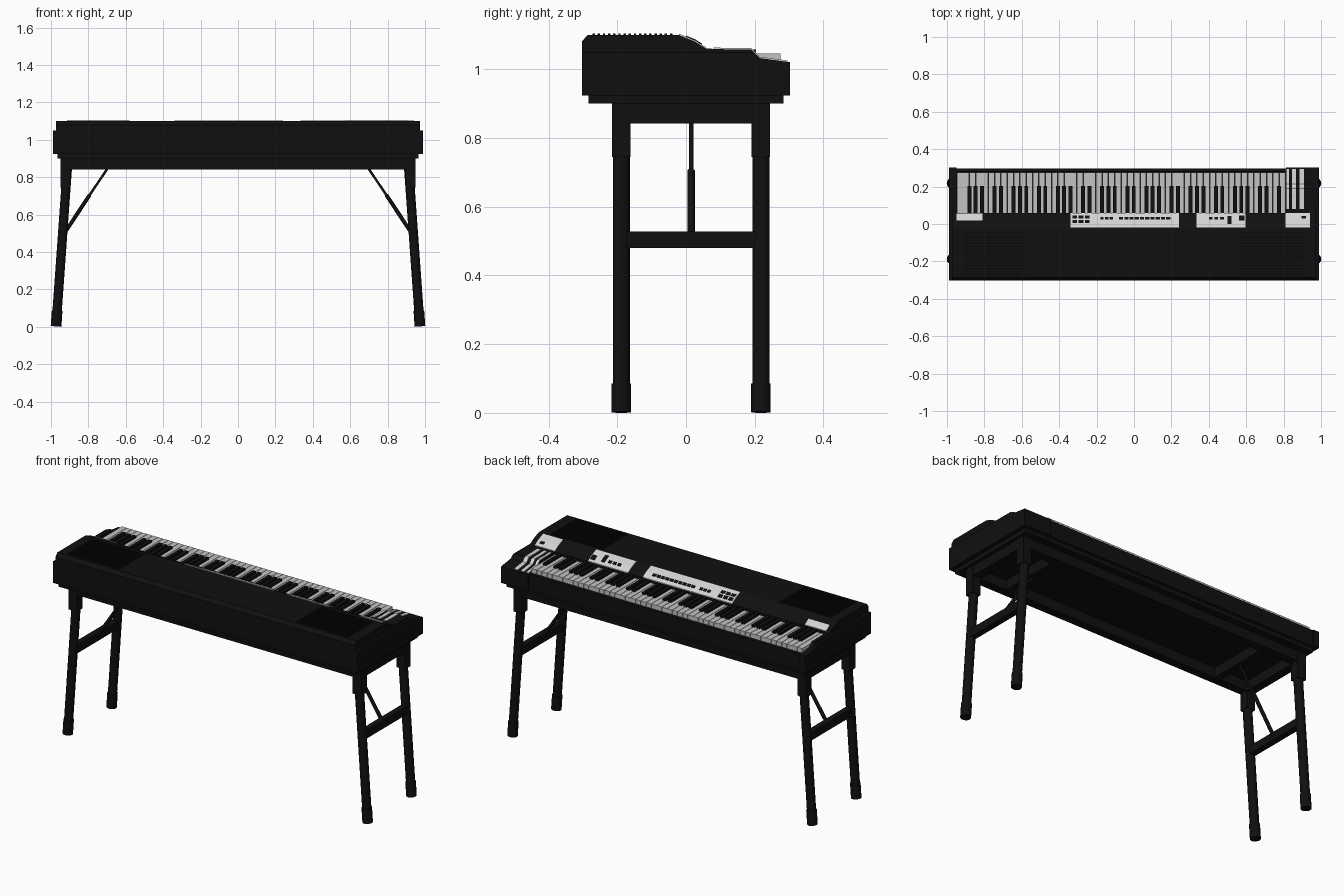
import bpy, bmesh
from mathutils import Vector, Matrix

old = bpy.data.objects.get("Cube")
if old:
    bpy.data.objects.remove(old, do_unlink=True)


def material(name, value):
    m = bpy.data.materials.new(name)
    m.use_nodes = True
    col = (value, value, value, 1)
    m.diffuse_color = col
    m.node_tree.nodes["Principled BSDF"].inputs["Base Color"].default_value = col
    return m


BLACK = material("case black", 0.005)
SOFT = material("grille black", 0.003)
WHITE = material("key white", 0.55)
PANEL = material("panel light grey", 0.65)


def finish(name, bm, mat, smooth=False):
    bmesh.ops.recalc_face_normals(bm, faces=bm.faces)
    me = bpy.data.meshes.new(name)
    bm.to_mesh(me)
    bm.free()
    me.materials.append(mat)
    for p in me.polygons:
        p.use_smooth = smooth and len(p.vertices) == 4
    ob = bpy.data.objects.new(name, me)
    bpy.context.collection.objects.link(ob)
    return ob


def boxes(name, spans, mat):
    """One mesh of boxes, each given as x, y and z ranges."""
    bm = bmesh.new()
    for span in spans:
        mid = Vector([(a + b) / 2 for a, b in span])
        size = [abs(b - a) for a, b in span]
        mat4 = Matrix.Translation(mid) @ Matrix.Diagonal((*size, 1))
        bmesh.ops.create_cube(bm, size=1, matrix=mat4)
    return finish(name, bm, mat)


def extrude(name, profiles, mat):
    """Side profiles of (y, z) points swept along x, joined in one mesh."""
    bm = bmesh.new()
    for pts, x0, x1 in profiles:
        face = bm.faces.new([bm.verts.new((x0, y, z)) for y, z in pts])
        ext = bmesh.ops.extrude_face_region(bm, geom=[face])["geom"]
        moved = [v for v in ext if isinstance(v, bmesh.types.BMVert)]
        bmesh.ops.translate(bm, vec=(x1 - x0, 0, 0), verts=moved)
    return finish(name, bm, mat)


def rod(name, a, b, radius, mat, sides=16):
    a, b = Vector(a), Vector(b)
    d = b - a
    bm = bmesh.new()
    mat4 = Matrix.Translation((a + b) / 2) @ d.to_track_quat('Z', 'Y').to_matrix().to_4x4()
    bmesh.ops.create_cone(bm, cap_ends=True, segments=sides, radius1=radius,
                          radius2=radius, depth=d.length, matrix=mat4)
    return finish(name, bm, mat, True)


# Outline of the upper surface, back edge to player's edge
BACK = [(-.303, 1.08), (-.286, 1.10), (-.023, 1.10), (.026, 1.08), (.058, 1.06)]
CHEEK = BACK + [(.13, 1.057), (.19, 1.057), (.215, 1.032), (.303, 1.02)]


def top(y):
    for (y0, z0), (y1, z1) in zip(CHEEK, CHEEK[1:]):
        if y0 <= y <= y1:
            return z0 + (z1 - z0) * (y - y0) / (y1 - y0)


def plate(x0, x1, y0, y1, lift=.004):
    """Thin profile that follows the upper surface."""
    ys = [y0] + [y for y, z in CHEEK if y0 < y < y1] + [y1]
    upper = [(y, top(y) + lift) for y in ys]
    lower = [(y, top(y) - .002) for y in reversed(ys)]
    return upper + lower, x0, x1


# Case, with a sunken key bed
LOW = .924
bed = [(.06, 1.015), (.278, 1.015), (.28, 1.022), (.296, 1.02), (.298, LOW), (-.303, LOW)]
extrude("case", [(BACK + bed, -.96, .82)], BLACK)
sides = CHEEK + [(.303, LOW), (-.303, LOW)]
capped = [(y, min(z, 1.05)) for y, z in sides]
extrude("end_cheeks", [(sides, -.972, -.95), (sides, .812, .972),
                       (capped, -.988, -.97), (capped, .97, .988)], BLACK)
boxes("base", [((-.965, .965), (-.283, .283), (.90, .93))], BLACK)

# Underside frame
FRONT_Y, BACK_Y = -.188, .218
rails = [((-.93, .93), (y - .025, y + .025), (.842, .905)) for y in (FRONT_Y, BACK_Y)]
rails += [((s * .945, s * .895), (FRONT_Y, BACK_Y), (.842, .905)) for s in (-1, 1)]
rails += [((s * .72, s * .68), (FRONT_Y, BACK_Y), (.842, .905)) for s in (-1, 1)]
boxes("underside_frame", rails, BLACK)

# Keys, lowest note at +x
COUNT, LEFT, RIGHT = 52, -.948, .81
step = (RIGHT - LEFT) / COUNT
whites, blacks = [], []
for i in range(COUNT):
    x = RIGHT - i * step
    whites.append(((x - step + .0012, x - .0012), (.058, .275), (1.018, 1.045)))
    if i % 7 in (0, 2, 3, 5, 6) and i < COUNT - 1:
        x -= step
        blacks.append(((x - .0105, x + .0105), (.058, .203), (1.03, 1.057)))
boxes("white_keys", whites, WHITE)
boxes("black_keys", blacks, BLACK)

# Light control panels on the slope
extrude("control_panels", [plate(-.948, -.81, .02, .056), plate(-.34, .24, -.02, .058),
                           plate(.335, .595, -.02, .058), plate(.81, .94, -.02, .058)], PANEL)

# Buttons, sliders and displays
marks = [plate(-.33 + c * .034, -.305 + c * .034, y, y + .016, .007)
         for c in range(3) for y in (.005, .03)]
marks += [plate(-.18 + c * .025, -.162 + c * .025, .025, .038, .007) for c in range(3)]
marks += [plate(-.08 + c * .028, -.058 + c * .028, .025, .038, .007) for c in range(10)]
marks += [plate(.4 + c * .03, .42 + c * .03, .025, .038, .007) for c in range(3)]
marks += [plate(.5, .522, .0, .042, .007), plate(.562, .59, .02, .045, .007),
          plate(.895, .92, .03, .042, .007)]
extrude("buttons", marks, BLACK)

# Bend and modulation wheels between light strips
extrude("wheel_surround", [plate(.815, .83, .08, .295), plate(.845, .865, .08, .295),
                           plate(.885, .908, .08, .295)], PANEL)
for i, x in enumerate((.8375, .875)):
    rod(f"control_wheel_{i + 1}", (x - .006, .16, 1.032), (x + .006, .16, 1.032), .03, BLACK, 24)

# Speaker grilles
slats = []
for x0, x1 in ((-.915, -.58), (.57, .905)):
    slats += [((x0, x1), (-.272 + k * .015, -.265 + k * .015), (1.098, 1.103))
              for k in range(16)]
boxes("speaker_grilles", slats, SOFT)


# Splayed folding legs
def leg_x(z):
    return .92 + .053 * (.745 - z) / .745


for side, s in (("left", 1), ("right", -1)):
    for end, y in (("front", FRONT_Y), ("back", BACK_Y)):
        def at(z):
            return (s * leg_x(z), y, z)
        rod(f"{side}_{end}_leg", at(.03), at(.86), .025, BLACK)
        rod(f"{side}_{end}_foot", at(.002), at(.085), .0285, BLACK)
        boxes(f"{side}_{end}_leg_socket",
              [((s * .895, s * .949), (y - .027, y + .027), (.745, .91))], BLACK)
    xc = s * leg_x(.503)
    boxes(f"{side}_crossbar", [((xc - .018, xc + .018), (FRONT_Y, BACK_Y), (.48, .527))], BLACK)
    low, mid, high = (s * .925, .015, .505), (s * .793, .015, .705), (s * .695, .015, .85)
    rod(f"{side}_brace_tube", low, mid, .0105, BLACK, 12)
    rod(f"{side}_brace_rod", mid, high, .0065, BLACK, 12)
